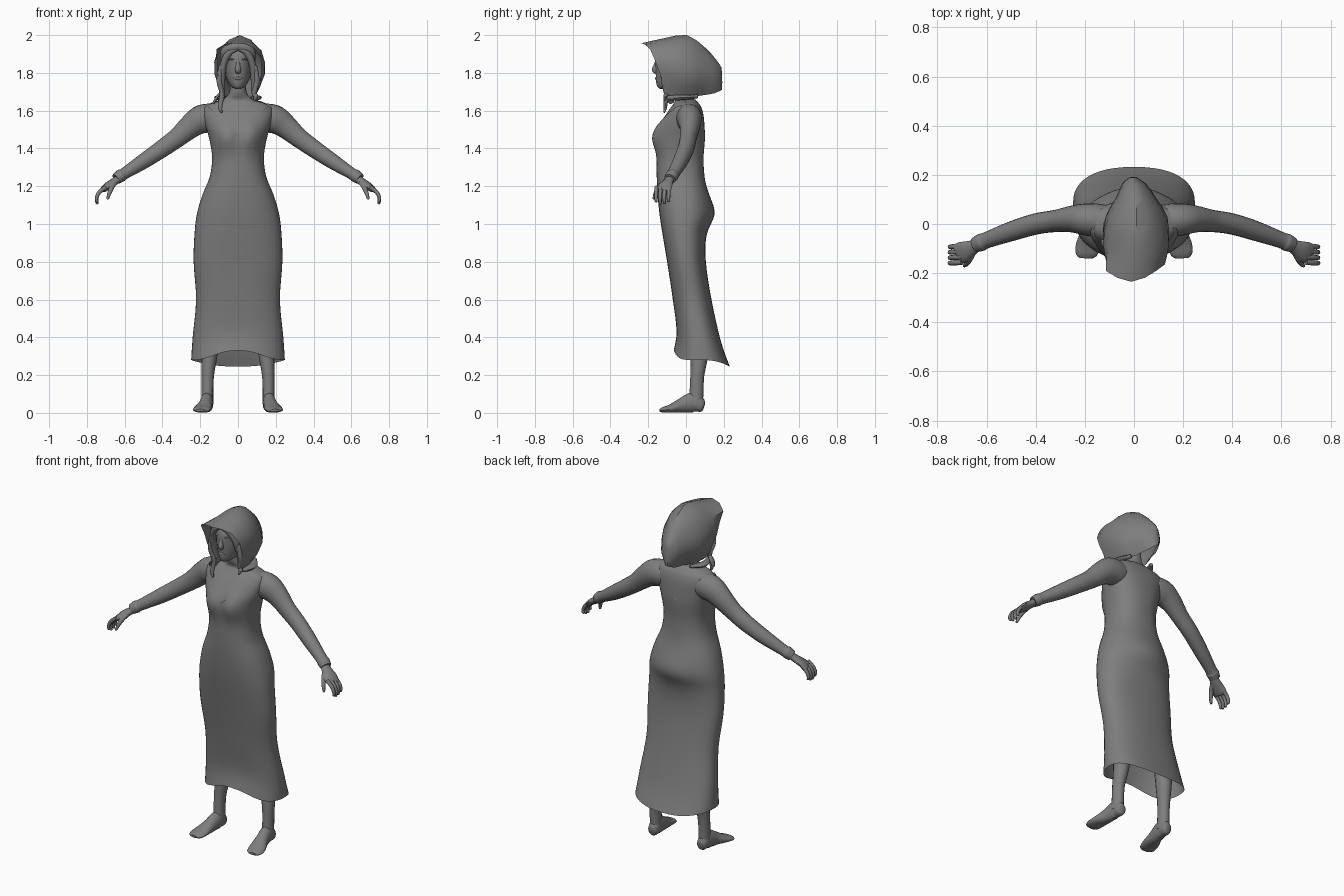
import bpy, bmesh, math
from mathutils import Vector

dark = bpy.data.materials.new("dark_grey")
dark.diffuse_color = (0.21, 0.21, 0.21, 1)


def spline(rows, n):
    """Catmull-Rom resampling of a list of number tuples."""
    out = []
    for i in range(len(rows) - 1):
        a, b, c, d = (rows[max(i - 1, 0)], rows[i], rows[i + 1], rows[min(i + 2, len(rows) - 1)])
        for k in range(n):
            t = k / n
            out.append(tuple(0.5 * (2 * q + (r - p) * t + (2 * p - 5 * q + 4 * r - s) * t * t
                                    + (3 * q - p - 3 * r + s) * t ** 3)
                             for p, q, r, s in zip(a, b, c, d)))
    return out + [tuple(rows[-1])]


def skin(name, rows, closed=True, caps=(), mirror=False, angle=50):
    """Mesh through successive rows of points."""
    m = len(rows[0])
    verts = [p for r in rows for p in r]
    faces = []
    for i in range(len(rows) - 1):
        for j in range(m if closed else m - 1):
            k = (j + 1) % m
            faces.append((i * m + j, i * m + k, (i + 1) * m + k, (i + 1) * m + j))
    for c in caps:
        start = c % len(rows) * m
        faces.append(tuple(range(start, start + m)))
    me = bpy.data.meshes.new(name)
    me.from_pydata(verts, [], faces)
    me.materials.append(dark)
    bm = bmesh.new()
    bm.from_mesh(me)
    bmesh.ops.recalc_face_normals(bm, faces=bm.faces)
    bm.to_mesh(me)
    bm.free()
    ob = bpy.data.objects.new(name, me)
    bpy.context.collection.objects.link(ob)
    bpy.ops.object.select_all(action='DESELECT')
    ob.select_set(True)
    bpy.context.view_layer.objects.active = ob
    bpy.ops.object.shade_smooth_by_angle(angle=math.radians(angle))
    if mirror:
        ob.modifiers.new("mirror", 'MIRROR').use_mirror_merge = False
    return ob


def tube(name, pts, ref=(0, 0, 1), n=4, sides=12, mirror=True):
    """Elliptical tube through (x, y, z, width radius, thickness radius)."""
    pts = spline(pts, n)
    rows = []
    for i, p in enumerate(pts):
        d = Vector(pts[min(i + 1, len(pts) - 1)][:3]) - Vector(pts[max(i - 1, 0)][:3])
        s = d.cross(Vector(ref)).normalized()
        u = s.cross(d).normalized()
        rows.append([Vector(p[:3]) + s * p[3] * math.cos(a) + u * p[4] * math.sin(a)
                     for a in (2 * math.pi * k / sides for k in range(sides))])
    return skin(name, rows, caps=(0, -1), mirror=mirror)


def gauss(v, s):
    return math.exp(-(v / s) ** 2)


def body(name, sections, n=4, sides=48, inset=0, power=0.85, caps=()):
    """Loft of (z, half width, front y, back y) with bust, seat and hem shaping."""
    rows = []
    for z, w, f, b in spline(sections, n):
        w, f, b = w - inset, f + inset, b - inset
        hem = min(max((0.6 - z) / 0.32, 0), 1)
        row = []
        for k in range(sides):
            a = 2 * math.pi * k / sides
            c, s = math.cos(a), math.sin(a)
            x = w * math.copysign(abs(c) ** power, c)
            y = (f + b) / 2 + (b - f) / 2 * math.copysign(abs(s) ** power, s)
            front, back = max(0, -s), max(0, s)
            y -= 0.033 * front * gauss(abs(x) - 0.07, 0.065) * gauss(z - 1.46, 0.075)
            y += 0.028 * back * gauss(x, 0.14) * gauss(z - 1.06, 0.09)
            row.append((x, y, z + hem * (0.05 * front ** 6 - 0.035 * back ** 2)))
        rows.append(row)
    return skin(name, rows, caps=caps)


# Dress: long skirt, waist, bust and shoulders
skirt = [(.28, .248, -.065, .232), (.4, .24, -.05, .185), (.6, .222, -.07, .135),
         (.8, .235, -.1, .105), (.95, .23, -.125, .105), (1.05, .218, -.14, .123),
         (1.15, .19, -.15, .115), (1.25, .15, -.155, .098)]
bodice = [(1.35, .137, -.155, .093), (1.45, .152, -.155, .1), (1.52, .172, -.142, .098),
          (1.58, .185, -.112, .092), (1.62, .178, -.085, .08), (1.642, .14, -.07, .065)]
dress = body("dress", skirt + bodice + [(1.66, .085, -.06, .05)])

# V neckline cut out of the front of the dress
bm = bmesh.new()
bm.from_mesh(dress.data)
tip = Vector((0, 0, 1.475))
normals = [Vector((s * .14, 0, .15)) for s in (-1, 1)]
for nrm in normals:
    bmesh.ops.bisect_plane(bm, geom=bm.verts[:] + bm.edges[:] + bm.faces[:], plane_co=tip, plane_no=nrm)
gone = [f for f in bm.faces if f.calc_center_median().y < 0
        and all((f.calc_center_median() - tip).dot(nrm) > 0 for nrm in normals)]
bmesh.ops.delete(bm, geom=gone, context='FACES')
bm.to_mesh(dress.data)
bm.free()

# Chest and neck under the dress
body("chest_and_neck", bodice + [(1.66, .085, -.064, .05), (1.7, .052, -.078, .045),
                                 (1.78, .05, -.08, .045)], inset=.007)

# Head and facial features
body("head", [(1.715, .012, -.135, -.09), (1.725, .034, -.15, -.03), (1.75, .052, -.158, .01),
              (1.79, .068, -.16, .04), (1.84, .077, -.163, .06), (1.89, .078, -.16, .06),
              (1.93, .065, -.135, .045), (1.955, .035, -.1, .01), (1.962, .008, -.06, -.04)],
     sides=24, power=1, caps=(0, -1))
tube("nose", [(0, -.148, 1.875, .01, .01), (0, -.157, 1.84, .012, .014),
              (0, -.163, 1.815, .016, .017), (0, -.152, 1.8, .012, .008)], ref=(0, 1, 0), mirror=False)
tube("lips", [(-.024, -.148, 1.77, .004, .003), (0, -.156, 1.771, .008, .009),
              (.024, -.148, 1.77, .004, .003)], mirror=False)
tube("brow", [(.012, -.156, 1.868, .005, .004), (.035, -.148, 1.873, .007, .005),
              (.058, -.125, 1.866, .004, .003)])

# Sleeves and cuffs
tube("sleeve", [(.04, .005, 1.56, .045, .05), (.12, .012, 1.562, .066, .072), (.19, .018, 1.555, .066, .076),
                (.25, .02, 1.518, .055, .064), (.32, .012, 1.458, .045, .052), (.4, 0, 1.4, .043, .047),
                (.5, -.03, 1.332, .04, .041), (.6, -.066, 1.268, .033, .031), (.62, -.074, 1.256, .036, .034),
                (.645, -.085, 1.238, .031, .029)], sides=20)

# Hands: palm, four fingers and thumb
tube("palm", [(.62, -.076, 1.255, .022, .02), (.65, -.092, 1.228, .028, .02),
              (.69, -.112, 1.2, .042, .019), (.715, -.12, 1.18, .041, .014), (.72, -.122, 1.175, .03, .006)])
for i in range(4):
    y, drop = -.09 - .022 * i, .01 * abs(i - 1.6)
    tube("finger_%d" % (i + 1), [(.7, y, 1.195, .011, .011), (.734, y - .002, 1.168, .0105, .0105),
                                 (.749, y - .003, 1.136, .0095, .0095), (.745, y - .002, 1.104 + drop, .007, .007),
                                 (.744, y - .002, 1.1 + drop, .002, .002)], ref=(0, 1, 0), n=3, sides=8)
tube("thumb", [(.65, -.105, 1.222, .014, .014), (.668, -.14, 1.195, .014, .014),
               (.68, -.16, 1.165, .011, .011), (.69, -.17, 1.135, .007, .007),
               (.691, -.171, 1.131, .002, .002)], ref=(1, 0, 0), sides=8)

# Legs and bare feet
tube("leg", [(.14, .065, .58, .04, .04), (.145, .07, .45, .048, .05), (.15, .072, .32, .043, .047),
             (.16, .06, .2, .033, .037), (.162, .055, .1, .031, .037), (.163, .05, .045, .034, .04)],
     ref=(0, 1, 0), sides=16)
tube("foot", [(.162, .095, .03, .012, .018), (.162, .085, .034, .028, .032), (.164, .04, .055, .034, .053),
              (.172, -.02, .04, .037, .04), (.186, -.08, .024, .048, .022),
              (.194, -.12, .016, .045, .015), (.196, -.139, .013, .028, .007)], sides=16)

# Hood: arches from the pointed brim to the narrow back
arches = [
    [(0, -.235, 1.957), (.1, -.19, 1.925), (.112, -.14, 1.8), (.085, -.1, 1.685)],
    [(0, -.11, 1.985), (.112, -.1, 1.92), (.128, -.06, 1.79), (.08, -.05, 1.675)],
    [(0, .005, 2.0), (.085, .01, 1.93), (.122, .03, 1.79), (.06, .03, 1.675)],
    [(0, .1, 1.935), (.056, .1, 1.885), (.08, .105, 1.78), (.04, .08, 1.68)],
    [(0, .16, 1.87), (.034, .16, 1.84), (.046, .165, 1.765), (.028, .15, 1.692)],
    [(0, .187, 1.83), (.008, .19, 1.805), (.01, .192, 1.75), (.006, .19, 1.71)]]
rows = []
for lean, arch in zip((-.02, 0, .002, 0, -.008, -.012), arches):
    left = [(-x, y, z) for x, y, z in arch[:0:-1]]
    # the cloth sits a little to one side, its ridge to the other
    rows.append([(x * 1.03 + .008 + lean * (z > 1.9 or abs(lean) < .015), y, z) for x, y, z in spline(left + arch, 2)])
columns = [spline(list(c), 2) for c in zip(*rows)]
skin("hood", [list(r) for r in zip(*columns)], closed=False, caps=(-1,), angle=40)

# Head band and parted hair framing the face
tube("head_band", [(-.088, -.1, 1.87, .008, .018), (-.075, -.145, 1.92, .008, .018),
                   (0, -.165, 1.94, .008, .018), (.075, -.145, 1.92, .008, .018),
                   (.088, -.1, 1.87, .008, .018)], sides=8, mirror=False)
tube("hair_side", [(.005, -.155, 1.925, .01, .01), (.045, -.15, 1.91, .018, .014),
                   (.075, -.125, 1.85, .018, .022), (.085, -.1, 1.77, .018, .025),
                   (.08, -.09, 1.7, .012, .018)], ref=(0, 1, 0))
for side, end in ((-1, 1.59), (1, 1.65)):
    tube("hair_lock", [(side * .088, -.125, 1.84, .012, .012), (side * .1, -.12, 1.76, .014, .012),
                       (side * .085, -.105, 1.69, .013, .012), (side * .095, -.11, end + .03, .012, .01),
                       (side * .085, -.115, end, .004, .004)], ref=(0, 1, 0), sides=8, mirror=False)

# Loose scarf folds around the neck
tube("scarf_fold", [(.075, -.1, 1.668, .006, .012), (.1, -.055, 1.668, .018, .014),
                    (.1, 0, 1.67, .024, .012), (.07, .06, 1.675, .01, .01)], sides=8)
tube("scarf_end", [(-.095, -.09, 1.69, .012, .008), (-.115, -.085, 1.665, .022, .008),
                   (-.13, -.075, 1.64, .012, .006)], ref=(1, 0, 0), sides=8, mirror=False)
